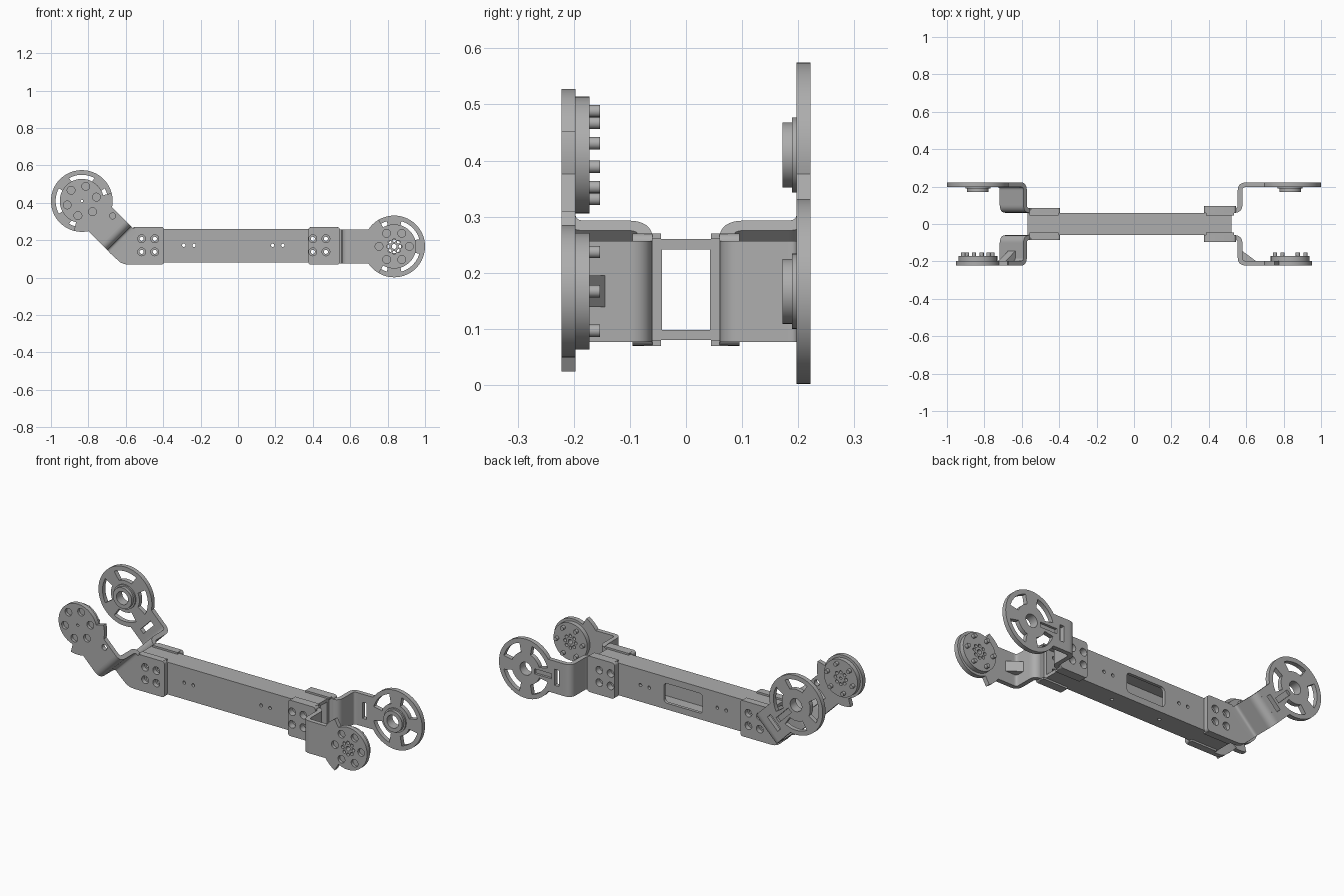
import bpy, bmesh
from math import sin, cos, pi, radians
from mathutils import Matrix, Vector

if "Cube" in bpy.data.objects:
    bpy.data.objects.remove(bpy.data.objects["Cube"])

grey = bpy.data.materials.new("satin grey")
grey.use_nodes = True
grey.diffuse_color = (0.42, 0.42, 0.42, 1)
grey.node_tree.nodes["Principled BSDF"].inputs["Base Color"].default_value = (0.42, 0.42, 0.42, 1)

IDENT = Matrix.Identity(4)


# --- outlines in a 2D plane (u, v) ---
def arc(r, a0, a1, n=32, c=(0, 0)):
    return [(c[0] + r * cos(radians(a0 + (a1 - a0) * i / n)),
             c[1] + r * sin(radians(a0 + (a1 - a0) * i / n))) for i in range(n + 1)]


def circle(r, c=(0, 0), n=28):
    return arc(r, 0, 360, n, c)[:-1]


def rrect(u0, u1, v0, v1, r=0.0):
    if not r:
        return [(u0, v0), (u1, v0), (u1, v1), (u0, v1)]
    corners = [(u1 - r, v1 - r), (u0 + r, v1 - r), (u0 + r, v0 + r), (u1 - r, v0 + r)]
    return [p for k, c in enumerate(corners) for p in arc(r, k * 90, k * 90 + 90, 5, c)]


def ring_points(r, n):
    return [(r * cos(2 * pi * i / n), r * sin(2 * pi * i / n)) for i in range(n)]


# --- solids: each piece is (outline, y0, y1), extruded along local y ---
def solid(name, pieces, matrix=IDENT):
    bm = bmesh.new()
    for pts, y0, y1 in pieces:
        face = bm.faces.new([bm.verts.new((u, y0, v)) for u, v in pts])
        out = bmesh.ops.extrude_face_region(bm, geom=[face])["geom"]
        for vert in (g for g in out if isinstance(g, bmesh.types.BMVert)):
            vert.co.y = y1
    bmesh.ops.recalc_face_normals(bm, faces=bm.faces)
    return finish(name, bm, matrix)


def finish(name, bm, matrix):
    mesh = bpy.data.meshes.new(name)
    bm.to_mesh(mesh)
    bm.free()
    mesh.materials.append(grey)
    obj = bpy.data.objects.new(name, mesh)
    bpy.context.collection.objects.link(obj)
    obj.matrix_world = matrix
    return obj


def bake(obj):
    bpy.context.view_layer.update()
    graph = bpy.context.evaluated_depsgraph_get()
    mesh = bpy.data.meshes.new_from_object(obj.evaluated_get(graph))
    obj.modifiers.clear()
    obj.data = mesh


def cut(obj, pieces, matrix=IDENT):
    tool = solid("cutter", pieces, matrix)
    tool.hide_render = True
    mod = obj.modifiers.new("cut", "BOOLEAN")
    mod.operation, mod.solver, mod.object = "DIFFERENCE", "EXACT", tool
    bake(obj)
    bpy.data.objects.remove(tool)


def bent_sheet(name, path, half_width, thickness, matrix, radius=0.03):
    """Strip following a path in (u, y) with rounded bends, wide along v."""
    path = [Vector(p) for p in path]
    line = [path[0]]
    for a, c, b in zip(path, path[1:], path[2:]):
        p = c + (a - c).normalized() * radius
        q = c + (b - c).normalized() * radius
        for i in range(9):
            t = i / 8
            line.append(p * (1 - t) ** 2 + c * 2 * t * (1 - t) + q * t * t)
    line.append(path[-1])
    bm = bmesh.new()
    rows = [[bm.verts.new((p.x, p.y, v)) for v in (-half_width, half_width)] for p in line]
    for a, b in zip(rows, rows[1:]):
        bm.faces.new((a[0], a[1], b[1], b[0]))
    obj = finish(name, bm, matrix)
    mod = obj.modifiers.new("thickness", "SOLIDIFY")
    mod.thickness, mod.offset, mod.use_even_offset = thickness, 0, True
    bake(obj)
    return obj


# --- hollow beam ---
BOLT_Z = (0.138, 0.208)
BOLT_X = {"left": (0.4, 0.47), "right": (-0.515, -0.445)}
along_x = Matrix.Rotation(pi / 2, 4, "Z")
beam = solid("beam", [(rrect(-0.06, 0.06, 0.08, 0.26), -0.52, 0.57)], along_x)
cut(beam, [(rrect(-0.043, 0.043, 0.098, 0.242), -0.7, 0.7)], along_x)
bolts = [(x, z) for xs in BOLT_X.values() for x in xs for z in BOLT_Z]
pins = [(x, 0.173) for x in (-0.29, -0.235, 0.185, 0.24)]
cut(beam, [(circle(0.011, c), -0.1, 0.1) for c in bolts]
    + [(circle(0.009, c, 16), -0.1, 0.1) for c in pins])
cut(beam, [(rrect(-0.145, 0.095, 0.115, 0.225, 0.02), 0.03, 0.1)])
cut(beam, [(circle(0.009, (x, 0), 16), -0.5, 0.1) for x in (-0.16, 0.14)],
    Matrix.Rotation(pi / 2, 4, "X"))


# --- arms: frame centred on the wheel axis, u points outward along the arm ---
HALF = 0.09
PLATE_IN, PLATE_OUT = 0.197, 0.222


def plate_outline(spread, r_tip):
    """Strip flaring into a wide collar, closed by a round tip."""
    start = 147
    side = arc(0.165, start, spread, 8) if spread < start else []
    half = [(-0.24, HALF)] + side
    lower = [(u, -v) for u, v in reversed(half)]
    return half + arc(r_tip, spread, -spread, 56) + lower


def slot(angle):
    return arc(0.14, angle - 29, angle + 29, 14) + arc(0.088, angle + 26, angle - 26, 14)


def build_arm(end, facing, matrix):
    s = -1 if facing == "front" else 1
    name = end + "_" + facing + "_"
    x0 = 0.375 if end == "left" else -0.57
    x1 = 0.545 if end == "left" else -0.395

    # bent bracket between beam and arm plate
    begin = -0.455 if end == "left" else -0.335
    yf, ya = s * 0.0725, s * (PLATE_IN + PLATE_OUT) / 2
    bracket = bent_sheet(name + "bracket", [(begin, yf), (-0.268, yf), (-0.268, ya), (-0.225, ya)],
                         HALF, 0.025, matrix)
    if end == "left":
        pad_outline, pad_y = rrect(x0, x1, 0.07, 0.27, 0.015), 0.095
    else:
        pad_outline = (arc(0.015, 270, 360, 5, (x1 - 0.015, 0.085))
                       + arc(0.015, 0, 90, 5, (x1 - 0.015, 0.255))
                       + [(-0.55, 0.27), (-0.687, 0.134), (-0.63, 0.082), (-0.605, 0.072), (-0.58, 0.07)])
        pad_y = 0.085
    pad = solid(name + "flange", [(pad_outline, s * 0.06, s * pad_y)])
    holes = [(circle(0.021, (x, z)), s * 0.05, s * 0.12) for x in BOLT_X[end] for z in BOLT_Z]
    cut(pad, holes)
    if end == "left":
        cut(bracket, holes)
    solid(name + "lips", [(rrect(x0 + 0.01, x1 - 0.01, z, z + 0.01), s * 0.045, s * 0.075)
                          for z in (0.07, 0.26)])

    if facing == "front":
        # collar plate with screw recesses, hub disc and screw ends
        plate = solid(name + "arm_plate", [(plate_outline(120, 0.118), -PLATE_IN, -PLATE_OUT)], matrix)
        screws = ring_points(0.081, 6)
        cuts = [(circle(0.021, c), -0.206, -0.24) for c in screws]
        if end == "left":
            cuts += [(circle(0.009, c, 14), -0.18, -0.24) for c in ring_points(0.033, 8)]
            cuts += [(circle(0.013), -0.18, -0.24)]
        else:
            cuts += [(circle(0.007), -0.18, -0.24), (circle(0.016, (-0.173, -0.06)), -0.18, -0.24)]
        cut(plate, cuts, matrix)
        disc = solid(name + "hub_disc", [(circle(0.104, n=56), -0.172, -PLATE_IN)], matrix)
        cut(disc, [(circle(0.009, c, 14), -0.15, -0.21) for c in ring_points(0.033, 8)]
            + [(circle(0.013 if end == "left" else 0.007), -0.15, -0.21)], matrix)
        solid(name + "screw_ends", [(circle(0.011, c, 16), -0.153, -0.18) for c in screws], matrix)
        solid(name + "gusset", [([(-0.262, 0.2), (-0.18, 0.2), (-0.262, 0.14)], -0.028, 0.028)],
              matrix @ Matrix.Rotation(pi / 2, 4, "X"))
    else:
        # slotted ring plate with bearing boss
        plate = solid(name + "ring_plate", [(plate_outline(147, 0.165), PLATE_IN, PLATE_OUT)], matrix)
        cut(plate, [(slot(a), 0.15, 0.25) for a in (45, 135, 225, 315)]
            + [(circle(0.036, n=40), 0.15, 0.25),
               (rrect(-0.205, -0.178, -0.045, 0.045), 0.15, 0.25),
               (rrect(-0.16, -0.055, -0.014, 0.014), 0.209, 0.25)], matrix)
        for part, r, y0 in (("boss", 0.058, 0.172), ("boss_base", 0.067, 0.189)):
            boss = solid(name + part, [(circle(r, n=40), y0, PLATE_IN)], matrix)
            cut(boss, [(circle(0.036, n=40), 0.15, 0.25)], matrix)


ARMS = {"left": ((0.835, 0, 0.167), 0), "right": ((-0.835, 0, 0.41), 135)}
for end, (centre, tilt) in ARMS.items():
    frame = Matrix.Translation(centre) @ Matrix.Rotation(-radians(tilt), 4, "Y")
    for facing in ("front", "back"):
        build_arm(end, facing, frame)

# --- smooth shading with sharp edges kept ---
for obj in bpy.context.collection.objects:
    if obj.type == "MESH" and grey.name in obj.data.materials:
        obj.data.shade_smooth()
        obj.data.set_sharp_from_angle(angle=radians(30))
